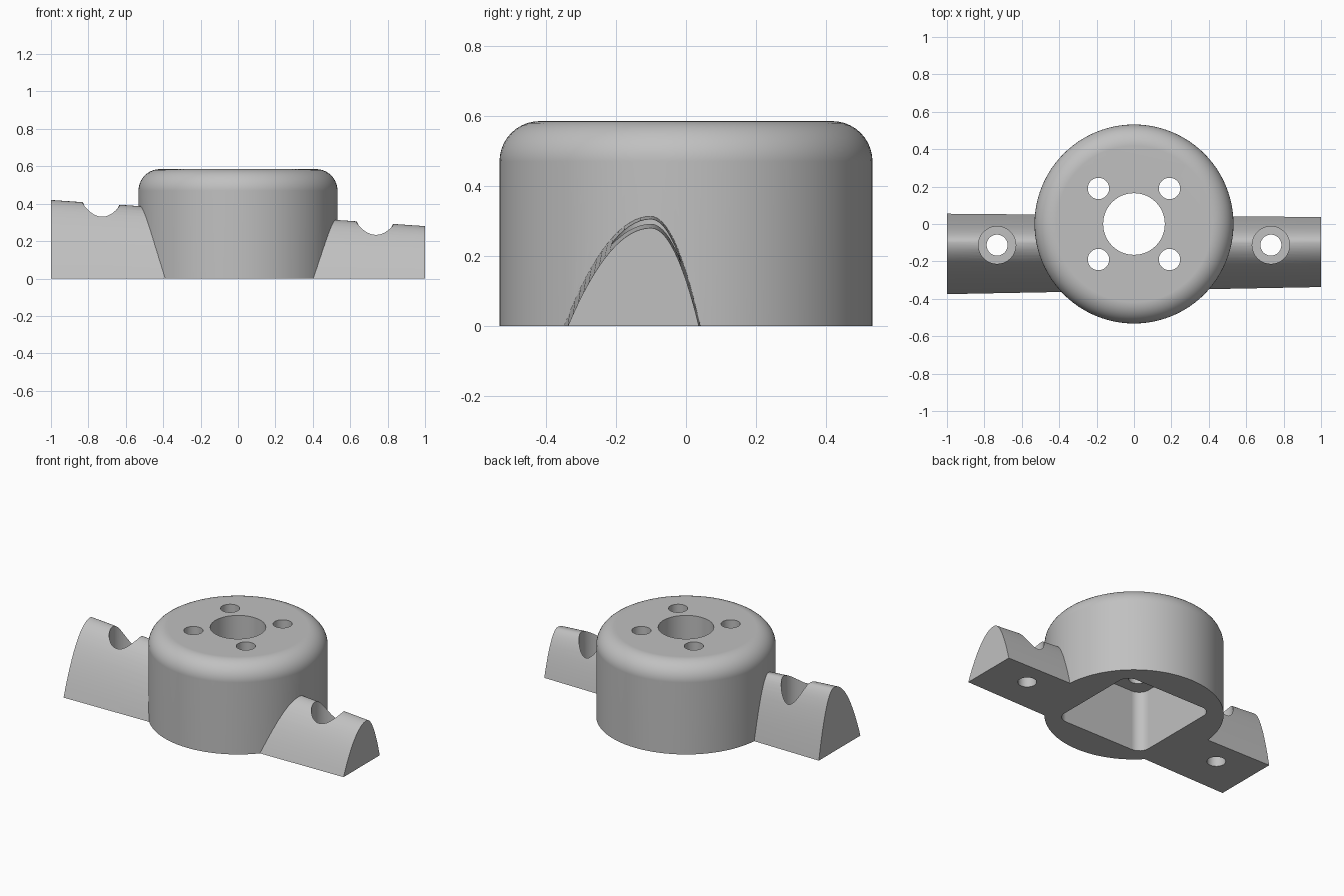
import bpy, bmesh
from math import sin, cos, pi, radians

cube = bpy.data.objects.get("Cube")
if cube:
    bpy.data.objects.remove(cube, do_unlink=True)

# Single grey material
grey = bpy.data.materials.new("plain grey")
grey.use_nodes = True
colour = (0.53, 0.53, 0.53, 1)
grey.diffuse_color = colour
for node in grey.node_tree.nodes:
    if node.type == 'BSDF_PRINCIPLED':
        node.inputs["Base Color"].default_value = colour


def loft(name, rings):
    """Closed solid skinned through rings of equal length."""
    bm = bmesh.new()
    loops = [[bm.verts.new(p) for p in ring] for ring in rings]
    n = len(loops[0])
    for a, b in zip(loops, loops[1:]):
        for i in range(n):
            j = (i + 1) % n
            bm.faces.new((a[i], a[j], b[j], b[i]))
    bm.faces.new(loops[0])
    bm.faces.new(loops[-1])
    bmesh.ops.recalc_face_normals(bm, faces=bm.faces)
    mesh = bpy.data.meshes.new(name)
    bm.to_mesh(mesh)
    bm.free()
    obj = bpy.data.objects.new(name, mesh)
    bpy.context.collection.objects.link(obj)
    mesh.materials.append(grey)
    return obj


def circle(r, z, x=0, y=0, n=48):
    return [(x + r * cos(2 * pi * i / n), y + r * sin(2 * pi * i / n), z)
            for i in range(n)]


def rounded_square(half, r, z, steps=8):
    pts = []
    for q in range(4):
        mid = pi / 4 + q * pi / 2
        cx = (half - r) * (1 if cos(mid) > 0 else -1)
        cy = (half - r) * (1 if sin(mid) > 0 else -1)
        for i in range(steps + 1):
            a = q * pi / 2 + i * pi / 2 / steps
            pts.append((cx + r * cos(a), cy + r * sin(a), z))
    return pts


def combine(target, other, operation):
    mod = target.modifiers.new("cut", 'BOOLEAN')
    mod.operation = operation
    mod.solver = 'EXACT'
    mod.object = other
    bpy.context.view_layer.objects.active = target
    bpy.ops.object.modifier_apply(modifier=mod.name)
    bpy.data.objects.remove(other, do_unlink=True)


def drill(target, r, x, y, z0):
    combine(target, loft("drill", [circle(r, z0, x, y), circle(r, 1, x, y)]),
            'DIFFERENCE')


# Round housing with a filleted top edge
R, H, F = 0.532, 0.585, 0.115
rings = [circle(R, 0, n=96)]
for i in range(11):
    a = i * pi / 20
    rings.append(circle(R - F + F * cos(a), H - F + F * sin(a), n=96))
housing = loft("housing_with_arms", rings)


# Tapering arms: parabolic section with an off-centre ridge
def arm_section(x, height, front, back, n=32):
    pts = []
    for i in range(n + 1):
        t = 2 * i / n - 1
        width = front if t < 0 else back
        pts.append((x, -0.1 + t * width, height * (1 - t * t)))
    return pts


arms = loft("arms", [arm_section(-1, 0.42, 0.275, 0.155),
                     arm_section(1, 0.28, 0.237, 0.137)])
combine(housing, arms, 'UNION')

# Square cavity open underneath
cavity = loft("cavity", [rounded_square(0.325, 0.07, z) for z in (-0.1, 0.4)])
combine(housing, cavity, 'DIFFERENCE')

# Centre opening and four screw holes in the top
drill(housing, 0.165, 0, 0, 0.3)
for sx in (-1, 1):
    for sy in (-1, 1):
        drill(housing, 0.057, sx * 0.19, sy * 0.19, 0.3)

# Counterbored mounting hole in each arm
for sx in (-1, 1):
    drill(housing, 0.1, sx * 0.732, -0.113, 0.1)
    drill(housing, 0.056, sx * 0.732, -0.113, -0.1)

# Smooth curved walls, crisp edges
bpy.ops.object.select_all(action='DESELECT')
housing.select_set(True)
bpy.context.view_layer.objects.active = housing
bpy.ops.object.shade_smooth_by_angle(angle=radians(30))
weighted = housing.modifiers.new("even shading", 'WEIGHTED_NORMAL')
weighted.keep_sharp = True
